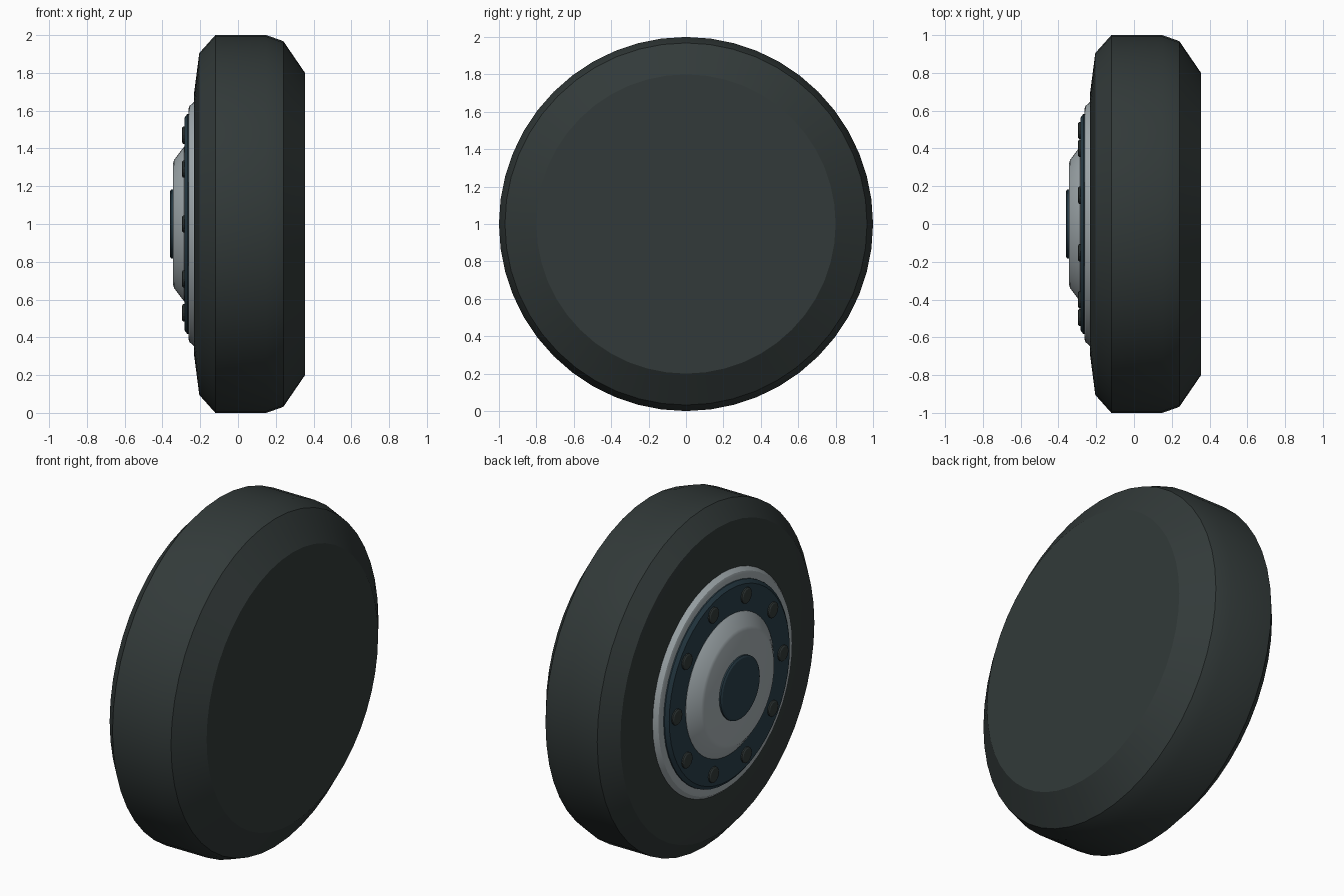
import bpy, bmesh, math
from mathutils import Vector, Matrix

cube = bpy.data.objects.get("Cube")
if cube:
    bpy.data.objects.remove(cube, do_unlink=True)

AXLE = Vector((0, 0, 1))


def material(name, rgb):
    m = bpy.data.materials.new(name)
    m.use_nodes = True
    m.diffuse_color = (*rgb, 1)
    m.node_tree.nodes["Principled BSDF"].inputs["Base Color"].default_value = (*rgb, 1)
    return m


rubber = material("dark rubber", (0.032, 0.042, 0.041))
steel = material("pale steel", (0.38, 0.43, 0.45))
blue = material("dark blue metal", (0.022, 0.048, 0.066))


def lathe(name, profile, mat, steps=48, centre=AXLE):
    """Revolve (x, radius) points around an axle parallel to x."""
    bm = bmesh.new()
    verts = [bm.verts.new((x, 0, r)) for x, r in profile]
    edges = [bm.edges.new(pair) for pair in zip(verts, verts[1:])]
    bmesh.ops.spin(bm, geom=verts + edges, cent=(0, 0, 0), axis=(1, 0, 0),
                   angle=math.tau, steps=steps, use_duplicate=False)
    bmesh.ops.remove_doubles(bm, verts=bm.verts[:], dist=0.0002)
    bmesh.ops.recalc_face_normals(bm, faces=bm.faces[:])
    mesh = bpy.data.meshes.new(name)
    bm.to_mesh(mesh)
    bm.free()
    mesh.materials.append(mat)
    obj = bpy.data.objects.new(name, mesh)
    obj.location = centre
    bpy.context.collection.objects.link(obj)
    bpy.ops.object.select_all(action="DESELECT")
    obj.select_set(True)
    bpy.context.view_layer.objects.active = obj
    bpy.ops.object.shade_smooth_by_angle(angle=math.radians(20))
    return obj


# Tyre with a closed flat back
lathe("tyre", [(0.355, 0), (0.355, 0.8), (0.24, 0.968), (0.15, 1), (-0.12, 1),
               (-0.205, 0.905), (-0.233, 0.69), (-0.233, 0)], rubber)

# Stepped wheel centre
lathe("rim", [(-0.2, 0), (-0.2, 0.65), (-0.235, 0.645), (-0.257, 0.625),
              (-0.262, 0.61), (-0.262, 0)], steel)
lathe("bolt_ring", [(-0.24, 0), (-0.24, 0.587), (-0.268, 0.583),
                    (-0.284, 0.562), (-0.284, 0)], blue)
lathe("hub", [(-0.26, 0), (-0.26, 0.41), (-0.285, 0.41), (-0.338, 0.34),
              (-0.345, 0.32), (-0.345, 0)], steel)
lathe("hub_cap", [(-0.33, 0), (-0.33, 0.183), (-0.354, 0.183),
                  (-0.36, 0.172), (-0.36, 0)], blue)

# Ring of bolts
BOLTS = 10
for i in range(BOLTS):
    turn = Matrix.Rotation(math.tau * i / BOLTS, 3, "X")
    lathe(f"bolt_{i + 1}", [(-0.27, 0), (-0.27, 0.046), (-0.291, 0.046),
                            (-0.296, 0.038), (-0.296, 0)],
          rubber, 16, AXLE + turn @ Vector((0, 0.495, 0)))
